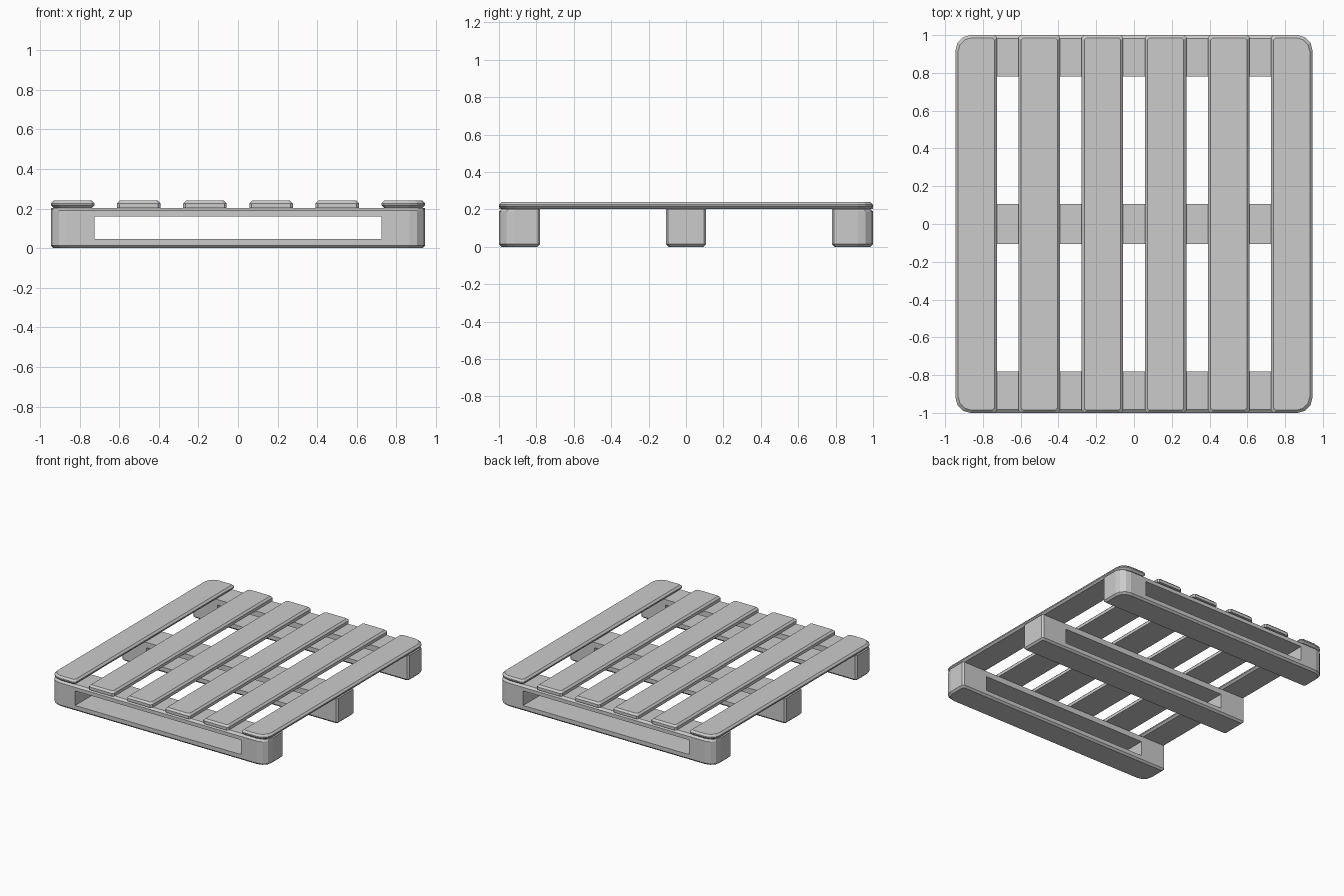
import bpy, bmesh, math

if "Cube" in bpy.data.objects:
    bpy.data.objects.remove(bpy.data.objects["Cube"])

HX, HY = 0.945, 1.0           # half size of the pallet
Z_DECK, Z_TOP = 0.203, 0.24   # underside and top of the slats
B = 0.014                     # chamfer size
ROUND, SMALL = 0.08, 0.012    # corner radii: pallet corner, plain edge


def ring(bm, box, radii, inset, z):
    """Rounded rectangle; inset = per-side (x0, y0, x1, y1)."""
    x0, y0, x1, y1 = box[0] + inset[0], box[1] + inset[1], box[2] - inset[2], box[3] - inset[3]
    corners = [(x0, y0, 1, 1), (x1, y0, -1, 1), (x1, y1, -1, -1), (x0, y1, 1, -1)]
    verts = []
    for k, (cx, cy, dx, dy) in enumerate(corners):
        r = radii[k]
        if r > SMALL:
            r -= max(inset) * 0.5
        segs = 3 if r > SMALL else 1
        for i in range(segs + 1):
            a = math.pi + k * math.pi / 2 + i * math.pi / 2 / segs
            verts.append(bm.verts.new((cx + dx * r + r * math.cos(a),
                                       cy + dy * r + r * math.sin(a), z)))
    return verts


def plank(name, box, z0, z1, radii, low, high):
    """Board lofted through four rings, with chamfered lower and upper rims."""
    bm = bmesh.new()
    levels = [(low, z0), ((0,) * 4, z0 + B), ((0,) * 4, z1 - B), (high, z1)]
    rings = [ring(bm, box, radii, ins, z) for ins, z in levels]
    for a, b in zip(rings, rings[1:]):
        n = len(a)
        for i in range(n):
            j = (i + 1) % n
            bm.faces.new((a[i], a[j], b[j], b[i]))
    bm.faces.new(rings[0][::-1])
    bm.faces.new(rings[-1])
    bmesh.ops.recalc_face_normals(bm, faces=bm.faces)
    me = bpy.data.meshes.new(name)
    bm.to_mesh(me)
    bm.free()
    ob = bpy.data.objects.new(name, me)
    bpy.context.collection.objects.link(ob)
    return ob


# Cutter for the long opening through the bearers
bpy.ops.mesh.primitive_cube_add(size=1, location=(0, 0, 0.1025))
cutter = bpy.context.object
cutter.name = "opening_cutter"
cutter.scale = (1.45, 2.4, 0.115)
cutter.hide_render = True
cutter.display_type = 'WIRE'

# Three bearers; the outer ones carry the rounded pallet corners
R, S = ROUND, SMALL
bearers = [
    ("front_bearer", -HY, -0.78, (R, R, S, S), (0, 0.018, 0, 0)),
    ("middle_bearer", -0.107, 0.107, (S, S, S, S), (0, 0, 0, 0)),
    ("back_bearer", 0.78, HY, (S, S, R, R), (0, 0, 0, 0.018)),
]
for name, y0, y1, radii, high in bearers:
    ob = plank(name, (-HX, y0, HX, y1), 0.0, Z_DECK, radii, (B,) * 4, high)
    mod = ob.modifiers.new("opening", 'BOOLEAN')
    mod.operation = 'DIFFERENCE'
    mod.solver = 'EXACT'
    mod.object = cutter

# Six deck slats; the outermost are rounded at the pallet corners
for i in range(6):
    cx = -0.835 + i * 0.334
    radii = (R, S, S, R) if i == 0 else (S, R, R, S) if i == 5 else (S,) * 4
    low = (B,) * 4 if i in (0, 5) else (0,) * 4
    plank(f"deck_slat_{i + 1}", (cx - 0.11, -HY, cx + 0.11, HY),
          Z_DECK, Z_TOP, radii, low, (B,) * 4)
